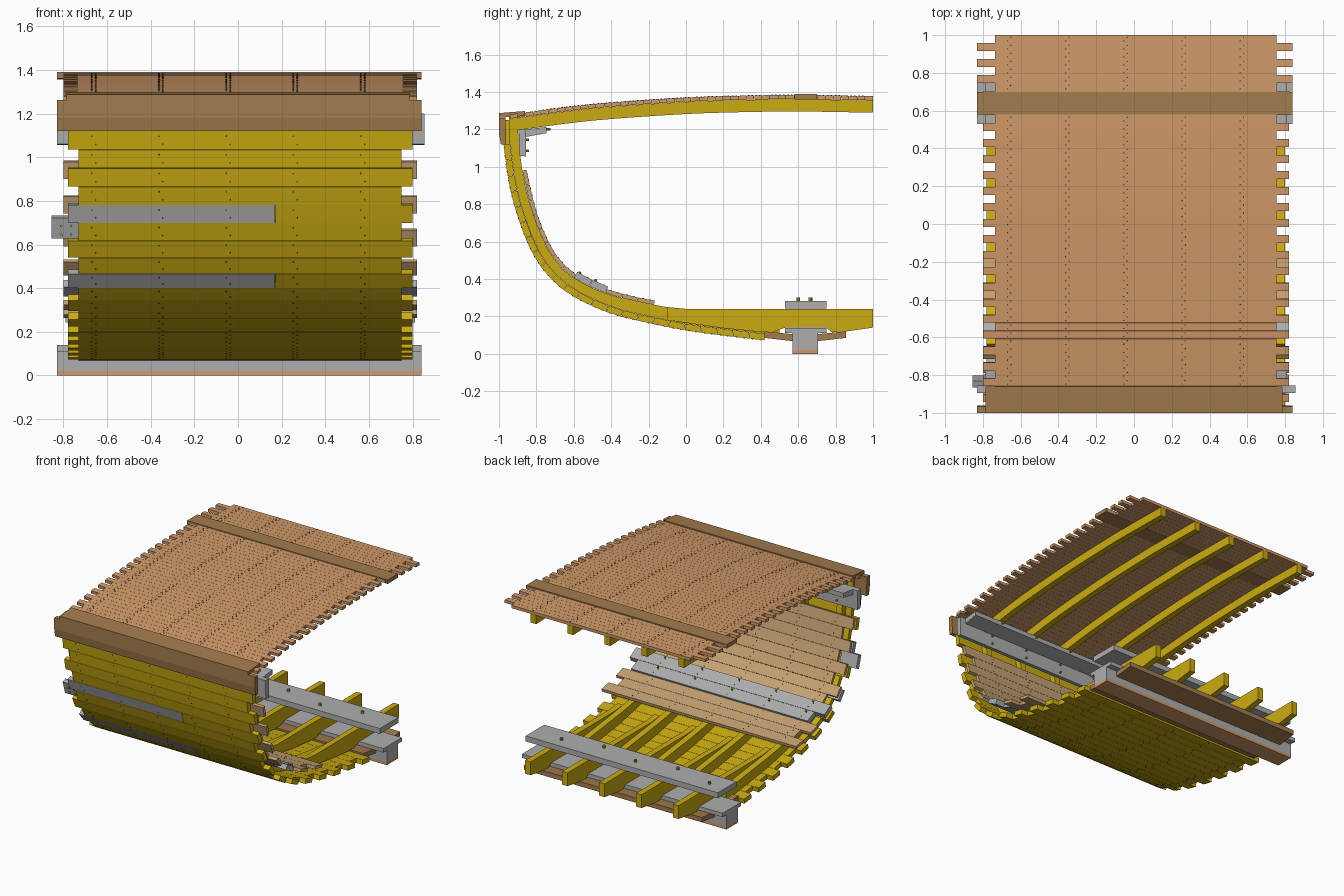
import bpy, bmesh
from math import sqrt, pi
from mathutils import Vector

if "Cube" in bpy.data.objects:
    bpy.data.objects.remove(bpy.data.objects["Cube"])

def material(name, rgb):
    m = bpy.data.materials.new(name)
    m.diffuse_color = (*rgb, 1)
    m.use_nodes = True
    m.node_tree.nodes["Principled BSDF"].inputs["Base Color"].default_value = m.diffuse_color
    return m

YELLOW = material("yellow_wood", (0.60, 0.41, 0.006))
TAN = material("tan_deck", (0.63, 0.32, 0.14))
BROWN = material("brown_trim", (0.37, 0.20, 0.075))
PALE = material("pale_lining", (0.56, 0.36, 0.17))
NAIL = material("nail", (0.10, 0.08, 0.02))
BOLT = material("bolt", (0.38, 0.42, 0.03))
GREY = material("grey_timber", (0.42, 0.42, 0.42))

FRAMES = [-0.045 + 0.308 * i for i in range(-2, 3)]

def finish(name, bm, mat):
    bmesh.ops.recalc_face_normals(bm, faces=bm.faces)
    me = bpy.data.meshes.new(name)
    bm.to_mesh(me)
    bm.free()
    me.materials.append(mat)
    ob = bpy.data.objects.new(name, me)
    bpy.context.collection.objects.link(ob)
    return ob

def prism(bm, poly, x0, x1):
    """Extrude a closed (y, z) outline from x0 to x1."""
    a = [bm.verts.new((x0, y, z)) for y, z in poly]
    b = [bm.verts.new((x1, y, z)) for y, z in poly]
    bm.faces.new(a)
    bm.faces.new(b[::-1])
    for i in range(len(a)):
        j = (i + 1) % len(a)
        bm.faces.new((a[i], b[i], b[j], a[j]))

def part(name, poly, x0, x1, mat):
    bm = bmesh.new()
    prism(bm, poly, x0, x1)
    return finish(name, bm, mat)

def rect(y0, y1, z0, z1):
    return [(y0, z0), (y1, z0), (y1, z1), (y0, z1)]

def smooth(pts, n):
    """Catmull-Rom curve resampled to n equal lengths."""
    p = [Vector(q) for q in pts]
    p = [2 * p[0] - p[1]] + p + [2 * p[-1] - p[-2]]
    fine = []
    for i in range(1, len(p) - 2):
        a, b, c, d = p[i - 1:i + 3]
        for k in range(20):
            t = k / 20
            fine.append(0.5 * (2 * b + (c - a) * t + (2 * a - 5 * b + 4 * c - d) * t ** 2
                               + (3 * b - a - 3 * c + d) * t ** 3))
    fine.append(p[-2])
    acc = [0]
    for a, b in zip(fine, fine[1:]):
        acc.append(acc[-1] + (b - a).length)
    out, j = [], 0
    for i in range(n + 1):
        s = acc[-1] * i / n
        while j < len(acc) - 2 and acc[j + 1] < s:
            j += 1
        out.append(fine[j].lerp(fine[j + 1], (s - acc[j]) / (acc[j + 1] - acc[j])))
    return out

def offset(c, d):
    out = []
    for i, p in enumerate(c):
        t = (c[min(i + 1, len(c) - 1)] - c[max(i - 1, 0)]).normalized()
        out.append(p + Vector((-t.y, t.x)) * d)
    return out

def peg(bm, pos, axis, r, h, sides=6):
    q = Vector((0, 0, 1)).rotation_difference(axis)
    m = q.to_matrix().to_4x4()
    m.translation = pos
    bmesh.ops.create_cone(bm, cap_ends=True, segments=sides, radius1=r, radius2=r, depth=h, matrix=m)

def planks(name, curve, d0, d1, spans, mat, half=()):
    """Planks along a curve; spans gives the alternating x ranges, d0 the nailed face."""
    a, b = offset(curve, d0), offset(curve, d1)
    wood, grey, nails = bmesh.new(), bmesh.new(), bmesh.new()
    for i in range(len(curve) - 1):
        x0, x1 = spans(i)
        g = (a[i + 1] - a[i]) * 0.01
        h = (b[i + 1] - b[i]) * 0.01
        poly = [a[i] + g, a[i + 1] - g, b[i + 1] - h, b[i] + h]
        if i in half:
            prism(grey, poly, x0, 0.17)
            x0 = 0.172
        prism(wood, poly, x0, x1)
        t = (a[i + 1] - a[i]).normalized()
        s = 1 if d0 > d1 else -1
        if name == "deck_planks":
            s = 1
        n = Vector((0, -t.y, t.x)) * s
        for x in FRAMES:
            for u, dx in ((0.28, -0.009), (0.72, 0.009)):
                q = a[i].lerp(a[i + 1], u)
                peg(nails, Vector((x + dx, q.x, q.y)), n, 0.004, 0.004)
    finish(name, wood, mat)
    finish(name + "_nails", nails, NAIL)
    if half:
        finish(name + "_grey_lengths", grey, GREY)
    else:
        grey.free()

# Hull skin
outer = smooth([(-.975, 1.12), (-.95, .93), (-.905, .75), (-.83, .555), (-.735, .415), (-.6, .305),
                (-.4, .215), (-.2, .165), (0, .125), (.2, .098), (.42, .072)], 23)
planks("hull_planks", outer, 0, 0.035,
       lambda i: (-.73, .75) if i % 2 else (-.78, .80), YELLOW, half=(4, 8))
part("top_hull_plank", [(-.98, 1.25), (-.975, 1.122), (-.94, 1.118), (-.945, 1.25)], -.73, .75, YELLOW)
seg = offset(outer, 0.025)[5:7] + offset(outer, 0.06)[5:7][::-1]
seg[0] += Vector((0, .015))
seg[3] += Vector((0, .015))
part("butt_block", seg, -.855, -.715, GREY)

# Ribs and floor timbers
inner_pts = [(-.9, 1.21), (-.875, .98), (-.82, .75), (-.745, .57), (-.68, .475), (-.6, .405),
             (-.42, .32), (-.17, .262), (0, .235), (.25, .205), (.5, .175)]
rib = [Vector((-.947, 1.27))] + offset(outer, 0.036) + [Vector((.5, .108))]
rib += smooth(inner_pts, 30)[::-1] + [Vector((-.9, 1.27))]
floor = [(-.1, .18), (.2, .137), (.45, .112), (.53, .14), (.75, .14), (.78, .115), (.86, .12),
         (1, .14), (1, .24), (0, .24), (-.1, .25)]
bm, fl = bmesh.new(), bmesh.new()
for x in FRAMES:
    prism(bm, rib, x - .023, x + .023)
    prism(fl, floor, x + .0235, x + .068)
finish("ribs", bm, YELLOW)
finish("floor_timbers", fl, YELLOW)

# Deck and its beams
deck = smooth([(-.985, 1.272), (-.86, 1.290), (-.5, 1.335), (0, 1.370), (.4, 1.382), (.6, 1.384),
               (1, 1.377)], 47)
def deck_span(i):
    if i % 2 == 0:
        return (-.735, .755)
    return (-.83, .84) if deck[i].x > .7 else (-.80, .82)
planks("deck_planks", deck[1:], 0, -.022,
       lambda i: deck_span(i + 1), TAN)
beam = offset(deck, -.023)[1:] + offset(deck, -.088)[1:][::-1]
bm = bmesh.new()
for x in FRAMES:
    prism(bm, beam, x - .023, x + .023)
finish("deck_beams", bm, YELLOW)
part("deck_cover_board", [(.58, 1.36), (.7, 1.36), (.7, 1.39), (.58, 1.39)], -.83, .84, BROWN)

# Sheer board and rail cap
part("sheer_board", [(-1, 1.262), (-1, 1.18), (-.99, 1.12), (-.962, 1.12), (-.965, 1.262)], -.83, .84, BROWN)
part("rail_cap", [(-1, 1.262), (-.86, 1.272), (-.86, 1.298), (-1, 1.287)], -.785, .785, BROWN)

# Inner lining on the ribs
def lining_span(i):
    return (-.72, .75) if i % 2 else (-.80, .82)
planks("upper_lining", smooth(inner_pts[1:6], 8), .022, 0, lining_span, PALE)
planks("bilge_stringer", smooth([(-.6, .405), (-.515, .36), (-.43, .324)], 2), .038, 0, lining_span, GREY)
planks("lower_lining", smooth([(-.43, .324), (-.3, .288), (-.17, .262)], 3), .022, 0, lining_span, PALE)

# Beam clamp and shelf
part("beam_clamp", [(-.89, 1.06), (-.855, 1.055), (-.855, 1.2), (-.895, 1.2)], -.83, .855, GREY)
part("beam_shelf", [(-.855, 1.16), (-.745, 1.18), (-.745, 1.213), (-.855, 1.2)], -.79, .81, GREY)

# Keel, shoe, keelson and garboards
part("keel", [(.57, .02), (.705, .02), (.705, .11), (.75, .11), (.75, .139), (.53, .139),
              (.53, .11), (.57, .11)], -.83, .84, GREY)
part("keel_shoe", rect(.57, .705, 0, .02), -.83, .84, TAN)
part("keelson", rect(.53, .75, .242, .283), -.79, .81, GREY)
part("garboard_inner", [(.42, .085), (.57, .068), (.57, .105), (.42, .12)], -.73, .75, BROWN)
part("garboard_outer", [(.706, .068), (.855, .085), (.855, .12), (.706, .105)], -.73, .75, BROWN)

# Bolts
bm = bmesh.new()
for k, x in enumerate(FRAMES):
    peg(bm, Vector((x, .6 if k % 2 else .665, .29)), Vector((0, 0, 1)), .01, .024, 8)
    for y, z in ((-.735, 1.2), (-.85, 1.145), (-.85, 1.085)):
        peg(bm, Vector((x, y, z)), Vector((0, 1, 0)), .007, .02, 8)
    for y, z in ((-.57, .43), (-.485, .39)):
        peg(bm, Vector((x, y, z)), Vector((0, .4, .9)), .007, .02, 8)
for x in (-.81, -.765):
    for z in (.645, .685):
        peg(bm, Vector((x, -.845 - (z - .66) * .3, z)), Vector((0, -1, 0)), .006, .02, 8)
finish("bolts", bm, BOLT)
